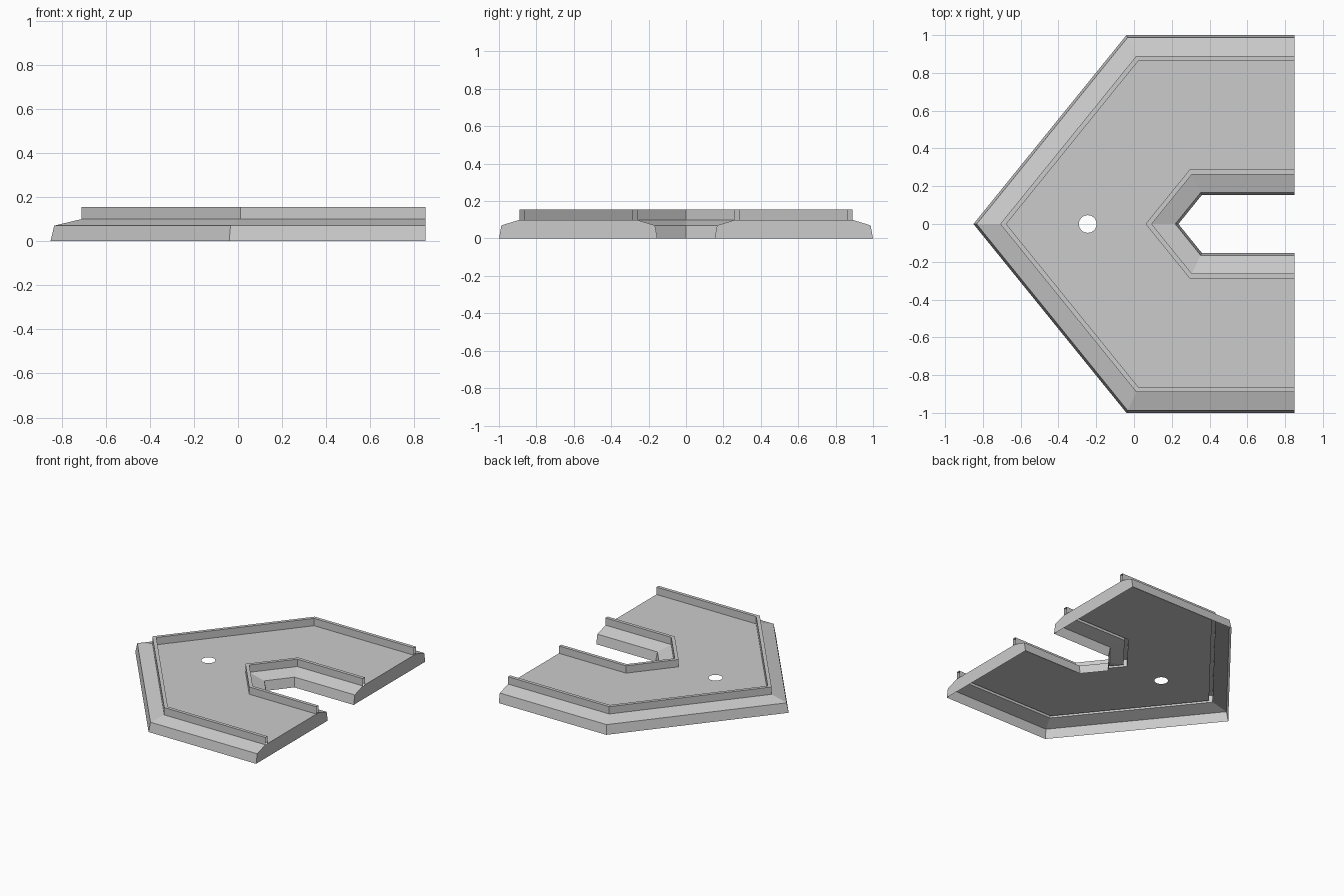
import bpy, bmesh, math

if "Cube" in bpy.data.objects:
    bpy.data.objects.remove(bpy.data.objects["Cube"])

SLOPE = 0.81                       # x run per y of the pointed edges
MITRE = math.hypot(1, SLOPE)
END_X = 0.85
# cross-section of the border: inset from edge, height
PROFILE = [(0, 0), (0.013, 0.07), (0.11, 0.10), (0.11, 0.155),
           (0.135, 0.155), (0.135, 0.10)]

bm = bmesh.new()


def chain(tip, half, d, z):
    """Arrow-shaped line of five points, inset by signed distance d."""
    t, h = tip + MITRE * d, half - d
    c = t + SLOPE * h
    pts = [(END_X, -h), (c, -h), (t, 0), (c, h), (END_X, h)]
    return [bm.verts.new((x, y, z)) for x, y in pts]


def border(tip, half, sign):
    """Skirt, bevel and hollow raised rim swept along an arrow line."""
    rows = [chain(tip, half, sign * d, z) for d, z in PROFILE]
    for a, b in zip(rows, rows[1:]):
        for i in range(4):
            bm.faces.new((a[i], a[i + 1], b[i + 1], b[i]))
    return rows


outer = border(-0.85, 1.0, 1)
notch = border(0.235, 0.153, -1)

# closed end walls on both arms
for i in (0, 4):
    ring = [outer[k][i] for k in (0, 1, 2, 5)] + [notch[k][i] for k in (5, 2, 1, 0)]
    bm.faces.new(ring)

# floor plate with round hole
hole = [bm.verts.new((-0.245 + 0.047 * math.cos(a), 0.047 * math.sin(a), 0.10))
        for a in (math.tau * k / 24 for k in range(24))]
loop = outer[5] + notch[5][::-1]
edges = []
for ring in (loop, hole):
    for a, b in zip(ring, ring[1:] + ring[:1]):
        edges.append(bm.edges.get((a, b)) or bm.edges.new((a, b)))
fill = bmesh.ops.triangle_fill(bm, edges=edges, use_beauty=True, normal=(0, 0, 1))
floor = [f for f in fill["geom"] if isinstance(f, bmesh.types.BMFace)]

# consistent normals with the floor facing up
bmesh.ops.recalc_face_normals(bm, faces=bm.faces[:])
bm.normal_update()
if floor and floor[0].normal.z < 0:
    bmesh.ops.reverse_faces(bm, faces=bm.faces[:])
bmesh.ops.dissolve_limit(bm, angle_limit=0.01, verts=[],
                         edges=list({e for f in floor for e in f.edges if len(e.link_faces) == 2}))

mesh = bpy.data.meshes.new("notched_plate")
bm.to_mesh(mesh)
bm.free()
bpy.context.collection.objects.link(bpy.data.objects.new("notched_plate", mesh))
